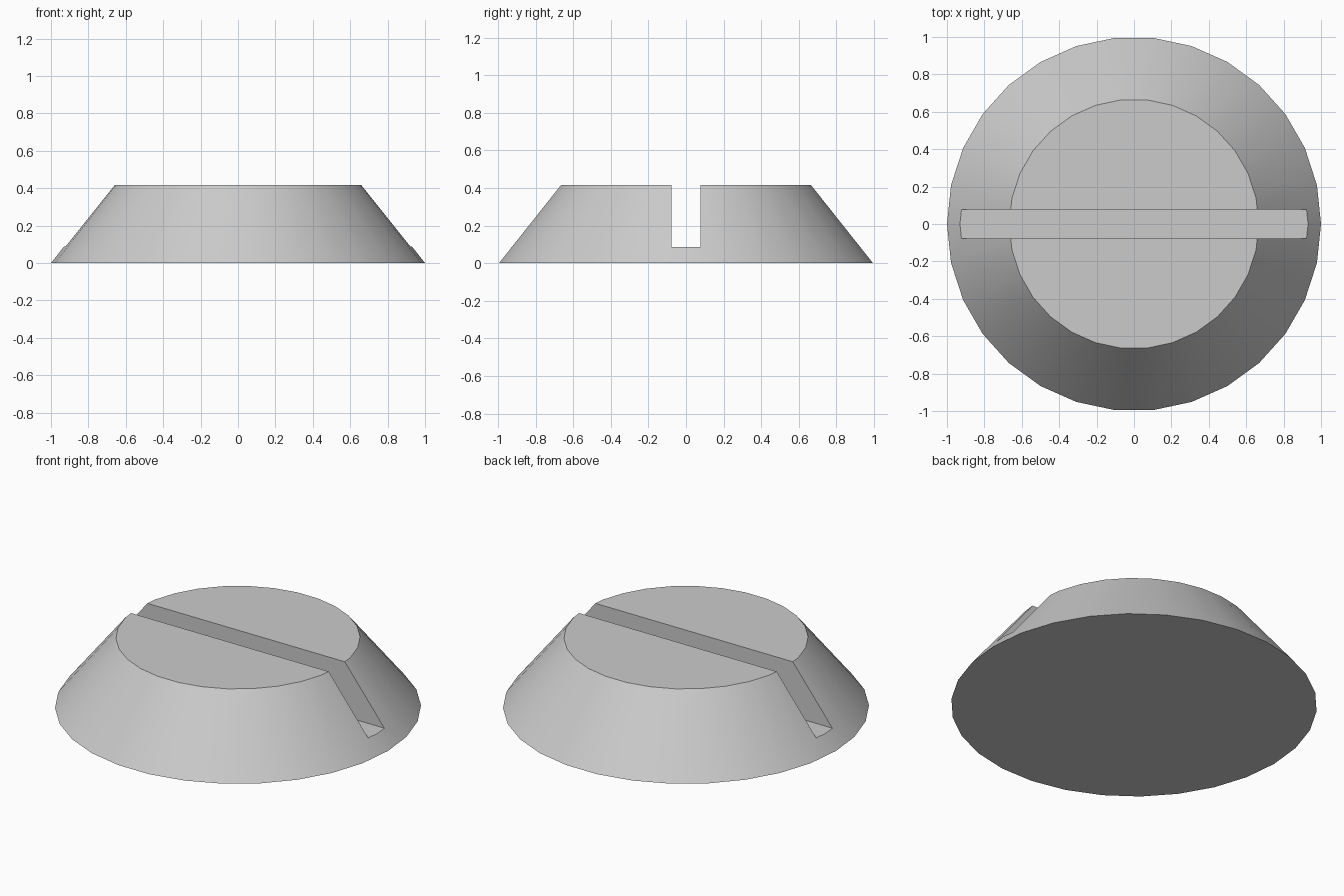
import bpy
import bmesh
import math
from mathutils import Matrix

SIDES = 30
BASE_RADIUS, TOP_RADIUS, HEIGHT = 1.0, 0.667, 0.417
SLOT_WIDTH, SLOT_FLOOR = 0.154, 0.087

default = bpy.data.objects.get("Cube")
if default:
    bpy.data.objects.remove(default, do_unlink=True)

grey = bpy.data.materials.new("light_grey")
grey.use_nodes = True
colour = (0.6, 0.6, 0.6, 1)
grey.diffuse_color = colour
for node in grey.node_tree.nodes:
    if node.type == 'BSDF_PRINCIPLED':
        node.inputs["Base Color"].default_value = colour


def make_object(name, bm):
    bmesh.ops.recalc_face_normals(bm, faces=bm.faces)
    mesh = bpy.data.meshes.new(name)
    bm.to_mesh(mesh)
    bm.free()
    mesh.materials.append(grey)
    obj = bpy.data.objects.new(name, mesh)
    bpy.context.collection.objects.link(obj)
    return obj


# Tapered head, with corners of the polygon on the x axis
bm = bmesh.new()


def ring(radius, z):
    angles = [math.tau * i / SIDES for i in range(SIDES)]
    return [bm.verts.new((radius * math.cos(a), radius * math.sin(a), z)) for a in angles]


low, high = ring(BASE_RADIUS, 0), ring(TOP_RADIUS, HEIGHT)
bm.faces.new(low)
bm.faces.new(high)
for i in range(SIDES):
    j = (i + 1) % SIDES
    bm.faces.new((low[i], low[j], high[j], high[i]))
head = make_object("screw_head", bm)

# Straight slot cut through the head from side to side
bm = bmesh.new()
bmesh.ops.create_cube(bm, size=1, matrix=Matrix.Translation((0, 0, SLOT_FLOOR + 0.5))
                      @ Matrix.Diagonal((3, SLOT_WIDTH, 1, 1)))
cutter = make_object("slot_cutter", bm)
cutter.hide_render = True

cut = head.modifiers.new("slot", 'BOOLEAN')
cut.operation = 'DIFFERENCE'
cut.solver = 'EXACT'
cut.object = cutter

bpy.ops.object.select_all(action='DESELECT')
head.select_set(True)
bpy.context.view_layer.objects.active = head
bpy.ops.object.modifier_apply(modifier=cut.name)
bpy.data.objects.remove(cutter, do_unlink=True)

# Smooth cone wall, crisp rims and slot edges
bpy.ops.object.shade_smooth_by_angle(angle=math.radians(30))
